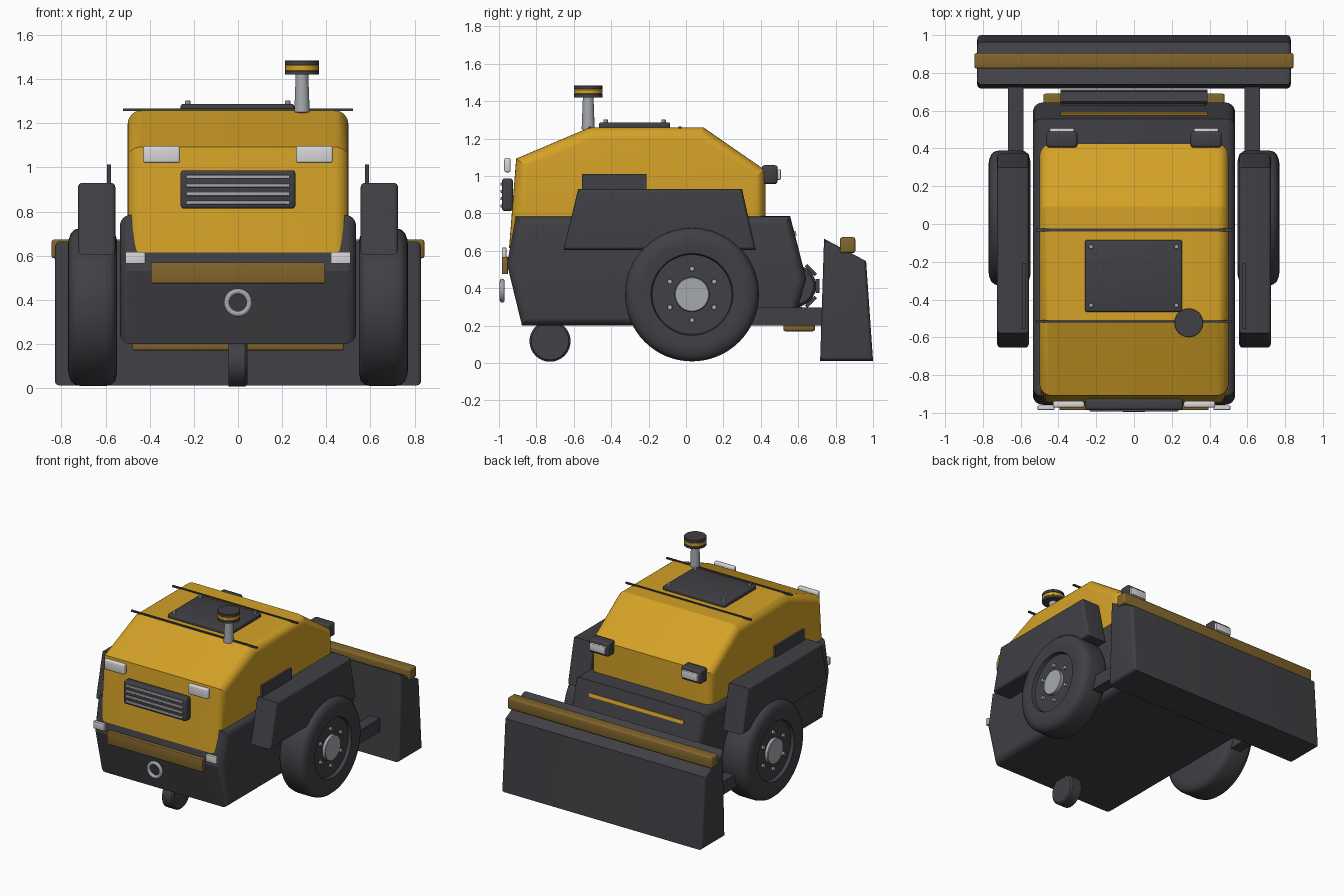
import bpy, bmesh, math
from mathutils import Matrix, Vector

cube = bpy.data.objects.get("Cube")
if cube:
    bpy.data.objects.remove(cube, do_unlink=True)


def material(name, r, g, b):
    m = bpy.data.materials.new(name)
    m.use_nodes = True
    m.diffuse_color = (r, g, b, 1)
    for n in m.node_tree.nodes:
        if n.type == 'BSDF_PRINCIPLED':
            n.inputs["Base Color"].default_value = (r, g, b, 1)
    return m


YELLOW = material("warm yellow", 0.66, 0.36, 0.02)
GOLD = material("dull gold", 0.22, 0.13, 0.025)
DARK = material("charcoal", 0.052, 0.05, 0.058)
GREY = material("steel grey", 0.38, 0.4, 0.42)
WHITE = material("lamp white", 0.68, 0.68, 0.68)


def finish(name, bm, mat, angle=20):
    bmesh.ops.recalc_face_normals(bm, faces=bm.faces)
    mesh = bpy.data.meshes.new(name)
    bm.to_mesh(mesh)
    bm.free()
    mesh.materials.append(mat)
    ob = bpy.data.objects.new(name, mesh)
    bpy.context.collection.objects.link(ob)
    bpy.ops.object.select_all(action='DESELECT')
    ob.select_set(True)
    bpy.context.view_layer.objects.active = ob
    bpy.ops.object.shade_smooth_by_angle(angle=math.radians(angle))
    return ob


def prism(name, profile, x0, x1, mat, bevel=0.0):
    """Side profile (y, z) extruded across x, with rounded end rims."""
    bm = bmesh.new()
    a, b = [[bm.verts.new((x, y, z)) for y, z in profile] for x in (x0, x1)]
    caps = [bm.faces.new(a), bm.faces.new(b)]
    n = len(profile)
    for i in range(n):
        j = (i + 1) % n
        bm.faces.new((a[i], a[j], b[j], b[i]))
    if bevel:
        rims = [e for f in caps for e in f.edges]
        bmesh.ops.recalc_face_normals(bm, faces=bm.faces)
        bmesh.ops.bevel(bm, geom=rims, offset=bevel, segments=6, profile=0.5,
                        affect='EDGES', clamp_overlap=True)
    return finish(name, bm, mat)


def box(name, xs, ys, zs, mat, bevel=0.0, tilt=0.0):
    bm = bmesh.new()
    bmesh.ops.create_cube(bm, size=1)
    size = [abs(r[1] - r[0]) for r in (xs, ys, zs)]
    bmesh.ops.scale(bm, vec=size, verts=bm.verts)
    if bevel:
        bmesh.ops.bevel(bm, geom=bm.edges[:], offset=bevel, segments=3,
                        profile=0.5, affect='EDGES')
    mid = Vector([(r[0] + r[1]) / 2 for r in (xs, ys, zs)])
    bm.transform(Matrix.Translation(mid) @ Matrix.Rotation(tilt, 4, 'X'))
    return finish(name, bm, mat, 35)


def lathe(name, profile, place, axis, mat, steps=48):
    """Revolve (radius, height) points about an axis: X, Y or Z."""
    bm = bmesh.new()
    vs = [bm.verts.new((r, 0, h)) for r, h in profile]
    es = [bm.edges.new(p) for p in zip(vs, vs[1:])]
    bmesh.ops.spin(bm, geom=vs + es, cent=(0, 0, 0), axis=(0, 0, 1),
                   angle=math.tau, steps=steps)
    bmesh.ops.remove_doubles(bm, verts=bm.verts, dist=0.0001)
    turn = Vector((0, 0, 1)).rotation_difference(Vector(axis)).to_matrix().to_4x4()
    bm.transform(Matrix.Translation(place) @ turn)
    return finish(name, bm, mat, 42)


def rod(name, r, length, place, axis, mat, steps=32):
    rim = min(r, length) * 0.12
    return lathe(name, [(0, 0), (r, 0), (r, length - rim), (r - rim, length), (0, length)],
                 place, axis, mat, steps)


# Main hull
prism("chassis", [(-0.877, 0.2), (-0.957, 0.53), (-0.91, 0.785), (0.557, 0.785),
                  (0.643, 0.45), (0.57, 0.2)], -0.535, 0.535, DARK, 0.05)
prism("upper_body", [(-0.946, 0.615), (-0.908, 1.093), (-0.515, 1.26), (0.093, 1.26),
                     (0.425, 1.03), (0.425, 0.6)], -0.5, 0.5, YELLOW, 0.065)

# Roof panel, seams and beacon
box("roof_panel", (-0.26, 0.255), (-0.465, -0.085), (1.25, 1.287), DARK, 0.01)
for x in (-0.228, 0.225):
    for y in (-0.43, -0.12):
        rod("panel_bolt", 0.012, 0.02, (x, y, 1.282), (0, 0, 1), GREY, 12)
for y in (-0.515, -0.032):
    box("roof_seam", (-0.52, 0.52), (y - 0.007, y + 0.007), (1.255, 1.266), DARK)
post = (0.29, -0.523, 0)
lathe("beacon_post", [(0, 1.24), (0.035, 1.25), (0.028, 1.43), (0, 1.43)], post, (0, 0, 1), GREY)
for name, z, h, r, mat in (("beacon_base", 1.42, 0.02, 0.077, DARK),
                           ("beacon_band", 1.44, 0.024, 0.076, YELLOW),
                           ("beacon_cap", 1.464, 0.021, 0.077, DARK)):
    rod(name, r, h, (post[0], post[1], z), (0, 0, 1), mat)

# Front grille, bumper plate and tow ring
box("grille", (-0.26, 0.26), (-0.985, -0.925), (0.813, 0.987), DARK, 0.015)
for i in range(4):
    z = 0.84 + i * 0.039
    box("grille_slat", (-0.235, 0.235), (-0.992, -0.975), (z - 0.008, z + 0.008), GREY, 0.004)
box("bumper_plate", (-0.395, 0.395), (-0.985, -0.952), (0.475, 0.57), GOLD, 0.005)
ring = [(0.051 + 0.013 * math.cos(t * math.tau / 12), 0.013 * math.sin(t * math.tau / 12))
        for t in range(13)]
lathe("tow_ring", ring, (0, -0.983, 0.387), (0, 1, 0), GREY)

# Caster
rod("caster_wheel", 0.11, 0.086, (-0.043, -0.727, 0.117), (1, 0, 0), DARK)

# Paired parts
tire = [(0, 0.74), (0.213, 0.74), (0.219, 0.765), (0.27, 0.771), (0.305, 0.768),
        (0.335, 0.757), (0.352, 0.738), (0.358, 0.71), (0.358, 0.6), (0.352, 0.575),
        (0.335, 0.557), (0.3, 0.548), (0, 0.548)]
for s, side in ((1, "left"), (-1, "right")):
    def pair(a, b):
        return sorted((s * a, s * b))

    out = (s, 0, 0)
    hub = Vector((0, 0.032, 0.367))
    lathe(side + "_wheel", tire, hub, out, DARK, 64)
    rod(side + "_hub", 0.093, 0.035, hub + Vector((s * 0.73, 0, 0)), out, GREY)
    for i in range(6):
        a = math.radians(90 + 60 * i)
        spot = hub + Vector((s * 0.735, 0.137 * math.cos(a), 0.137 * math.sin(a)))
        rod(side + "_wheel_bolt", 0.014, 0.02, spot, out, GREY, 12)

    prism(side + "_fender", [(-0.655, 0.605), (-0.577, 0.93), (0.3, 0.93), (0.372, 0.605)],
          *pair(0.556, 0.725), DARK, 0.02)
    box(side + "_fender_rail", pair(0.575, 0.593), (-0.556, -0.21), (0.9, 1.012), DARK)
    box(side + "_blade_arm", pair(0.585, 0.667), (0.2, 0.75), (0.2, 0.298), DARK)

    # Lamps
    box(side + "_upper_lamp", pair(0.263, 0.43), (-0.972, -0.938), (1.02, 1.096), WHITE, 0.01)
    box(side + "_lower_lamp", pair(0.42, 0.51), (-0.984, -0.96), (0.563, 0.617), WHITE, 0.004)
    box(side + "_rear_lamp", pair(0.3, 0.464), (0.405, 0.49), (0.957, 1.058), DARK, 0.015)
    box(side + "_rear_lens", pair(0.317, 0.447), (0.48, 0.507), (0.98, 1.035), WHITE, 0.005)

# Rear drum with paddles, trim strip and cross bar
drum_y, drum_z = 0.583, 0.412
rod("drum", 0.112, 0.77, (-0.385, drum_y, drum_z), (1, 0, 0), DARK)
for i in range(8):
    a = i * math.tau / 8
    y, z = drum_y + 0.12 * math.cos(a), drum_z + 0.12 * math.sin(a)
    box("drum_paddle", (-0.39, 0.39), (y - 0.01, y + 0.01), (z - 0.037, z + 0.037), DARK, 0, a)
box("rear_strip", (-0.39, 0.39), (0.575, 0.589), (0.68, 0.705), YELLOW, 0, 0.25)
box("cross_bar", (-0.48, 0.48), (0.52, 0.69), (0.17, 0.28), GOLD, 0.012)

# Blade
prism("blade", [(0.717, 0.012), (0.738, 0.665), (0.963, 0.545), (1.0, 0.012)],
      -0.83, 0.83, DARK, 0.022)
box("blade_bar", (-0.845, 0.845), (0.823, 0.905), (0.588, 0.673), GOLD, 0.012)
